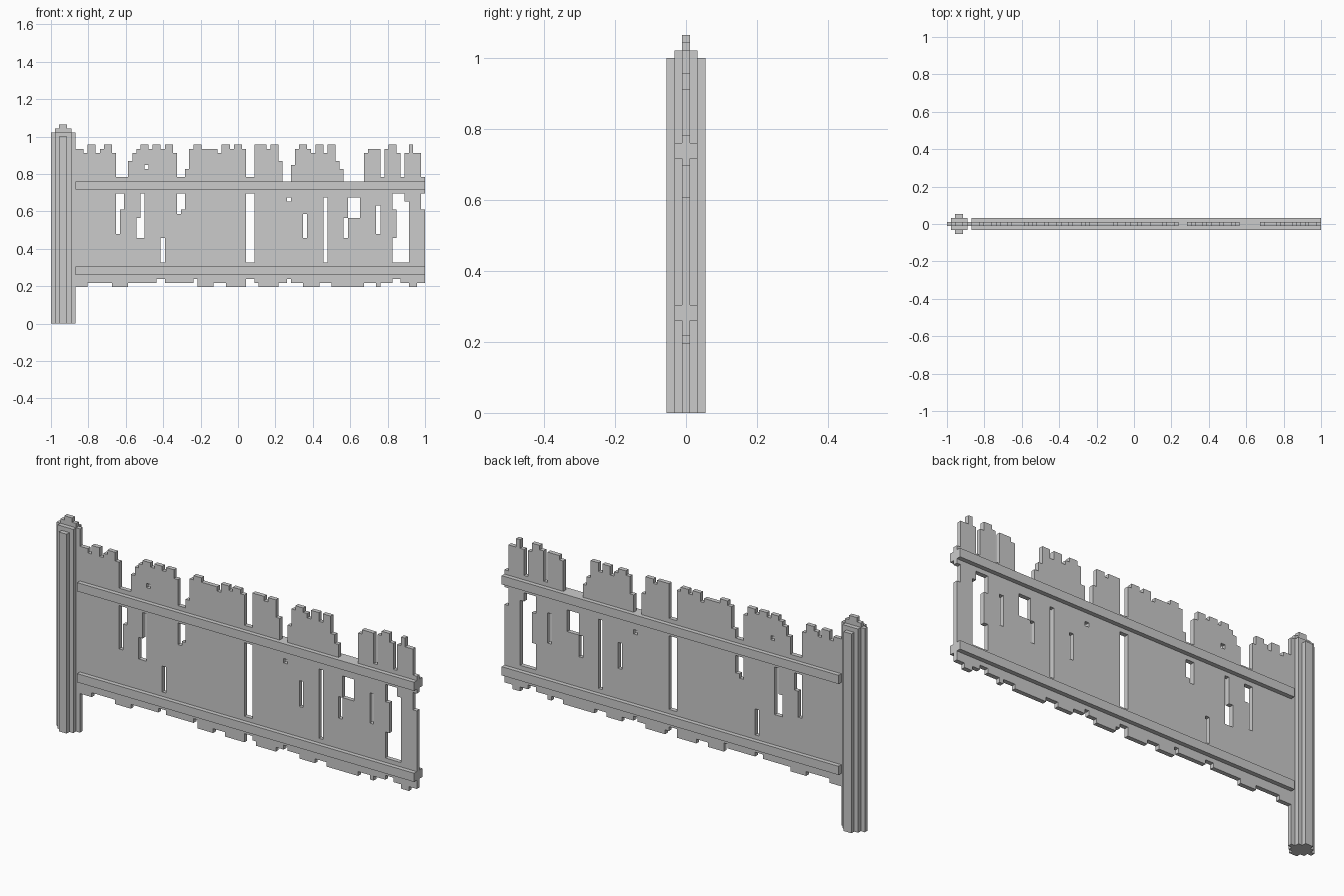
import bpy, bmesh

if "Cube" in bpy.data.objects:
    bpy.data.objects.remove(bpy.data.objects["Cube"])

V = 2 / 92          # block size; the fence is laid out on a 92 x 49 block grid


def finish(name, bm):
    bmesh.ops.remove_doubles(bm, verts=bm.verts[:], dist=1e-5)
    bmesh.ops.recalc_face_normals(bm, faces=bm.faces[:])
    mesh = bpy.data.meshes.new(name)
    bm.to_mesh(mesh)
    bm.free()
    obj = bpy.data.objects.new(name, mesh)
    bpy.context.collection.objects.link(obj)
    return obj


def extrude(bm, faces, vec):
    ext = bmesh.ops.extrude_face_region(bm, geom=faces)
    moved = [g for g in ext["geom"] if isinstance(g, bmesh.types.BMVert)]
    bmesh.ops.translate(bm, verts=moved, vec=vec)


# Post: stepped-cross footprints stacked into a stepped top
def footprint(steps):
    quarter = []
    for n, (x, y) in enumerate(steps):
        if n:
            quarter.append((x_prev, y))
        quarter.append((x, y))
        x_prev = x
    back = quarter[::-1]
    return (quarter + [(x, -y) for x, y in back]
            + [(-x, -y) for x, y in quarter] + [(-x, y) for x, y in back])


bm = bmesh.new()
for z0, z1, steps in [(0, 46, [(1, 2.5), (2, 1.5), (3, 0.5)]),
                      (46, 47, [(2, 1.5), (3, 0.5)]),
                      (47, 48, [(2, 0.5)]),
                      (48, 49, [(1, 0.5)])]:
    face = bm.faces.new([bm.verts.new((-1 + (3 + x) * V, y * V, z0 * V))
                         for x, y in footprint(steps)])
    extrude(bm, [face], (0, 0, (z1 - z0) * V))
    bmesh.ops.recalc_face_normals(bm, faces=bm.faces[:])
mesh = bpy.data.meshes.new("post")
bm.to_mesh(mesh)
bm.free()
bpy.context.collection.objects.link(bpy.data.objects.new("post", mesh))

# Rails
for name, z0 in (("lower_rail", 12), ("upper_rail", 33)):
    bm = bmesh.new()
    face = bm.faces.new([bm.verts.new((-1 + x * V, -1.5 * V, z * V))
                         for x, z in ((6, z0), (92, z0), (92, z0 + 2), (6, z0 + 2))])
    extrude(bm, [face], (0, 3 * V, 0))
    finish(name, bm)

# Weathered boards: ragged top and bottom as runs of (end column, height)
TOP = [(8, 43), (9, 42), (11, 44), (12, 42), (13, 43), (15, 44), (16, 42), (19, 36),
       (20, 40), (21, 42), (22, 43), (24, 44), (25, 43), (27, 44), (28, 43), (30, 44),
       (31, 42), (33, 36), (34, 38), (35, 43), (37, 44), (41, 43), (42, 42), (44, 44),
       (45, 43), (47, 44), (48, 43), (50, 36), (53, 44), (54, 43), (56, 44), (57, 40),
       (59, 35), (60, 39), (61, 43), (63, 44), (64, 43), (65, 42), (67, 44), (68, 42),
       (70, 44), (71, 40), (72, 38), (77, 35), (78, 42), (81, 43), (82, 36), (83, 43),
       (85, 44), (86, 42), (87, 36), (88, 42)]
TOP += [(89, 44), (91, 42), (92, 36)]
BOTTOM = [(9, 9), (15, 10), (19, 9), (26, 10), (28, 11), (35, 10), (36, 11), (40, 9),
          (43, 10), (48, 9), (50, 11), (51, 10), (56, 9), (58, 10), (59, 11), (62, 10),
          (66, 9), (69, 10), (77, 9), (80, 10), (81, 9), (84, 10), (86, 11), (88, 10),
          (90, 9), (92, 10)]
# Holes: first column, end column, first row, end row
HOLES = [(16, 17, 22, 32), (17, 18, 28, 32), (22, 23, 21, 32), (21, 22, 21, 26),
         (23, 24, 38, 39), (27, 28, 15, 21), (31, 32, 27, 32), (32, 33, 28, 32),
         (48, 50, 15, 32), (58, 59, 30, 31), (62, 63, 21, 27), (67, 68, 15, 31),
         (73, 76, 26, 31), (72, 73, 21, 26), (80, 81, 22, 29), (84, 85, 15, 21),
         (85, 88, 15, 30), (84, 87, 28, 32), (91, 92, 28, 32)]


def height_at(runs, col):
    return next(h for end, h in runs if col < end)


bm = bmesh.new()
for i in range(6, 92):
    for k in range(height_at(BOTTOM, i), height_at(TOP, i)):
        if any(a <= i < b and c <= k < d for a, b, c, d in HOLES):
            continue
        bm.faces.new([bm.verts.new((-1 + x * V, -0.5 * V, z * V))
                      for x, z in ((i, k), (i + 1, k), (i + 1, k + 1), (i, k + 1))])
bmesh.ops.remove_doubles(bm, verts=bm.verts[:], dist=1e-5)
extrude(bm, bm.faces[:], (0, V, 0))
bmesh.ops.recalc_face_normals(bm, faces=bm.faces[:])
bmesh.ops.dissolve_limit(bm, angle_limit=0.01, verts=bm.verts[:], edges=bm.edges[:])
finish("boards", bm)
